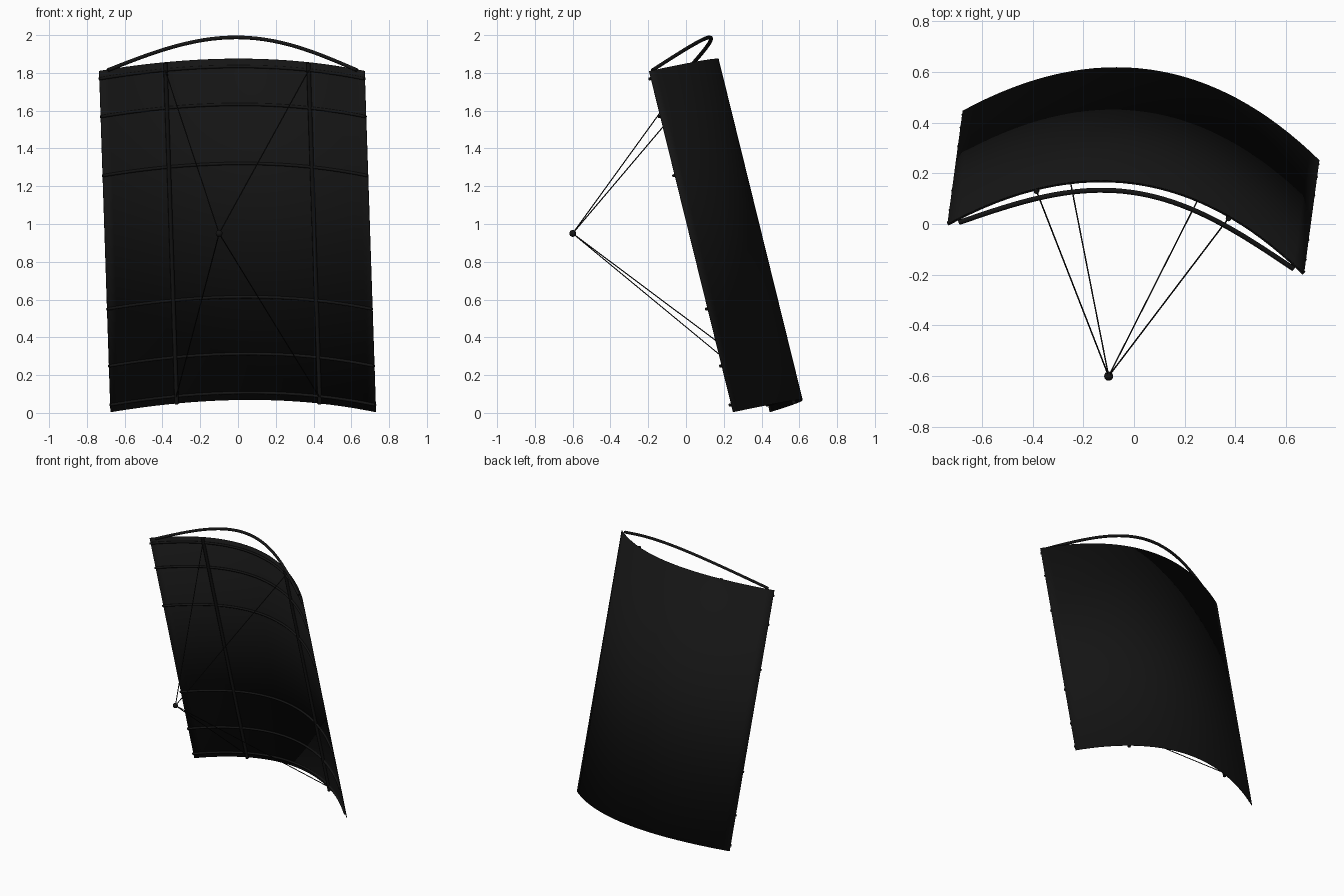
import bpy, bmesh, math
from mathutils import Vector

if "Cube" in bpy.data.objects:
    bpy.data.objects.remove(bpy.data.objects["Cube"])

# Kite frame: midpoints of the top and bottom chords, width and depth axes
TOP = Vector((-0.0325, -0.0975, 1.81))
BOTTOM = Vector((0.0275, 0.3475, 0.004))
WIDTH = Vector((0.9905, -0.1375, 0)).normalized()
DEPTH = (TOP - BOTTOM).cross(WIDTH).normalized()
HALF, SAG = 0.709, 0.27

mat = bpy.data.materials.new("black")
mat.diffuse_color = (0.007, 0.007, 0.007, 1)
mat.use_nodes = True
mat.node_tree.nodes["Principled BSDF"].inputs["Base Color"].default_value = mat.diffuse_color


def point(u, t, off=0.0):
    """Point on the bowed sail: u across, t from bottom (0) to top (1)."""
    s = SAG * (1 - (u / HALF) ** 2)
    return BOTTOM.lerp(TOP, t) + WIDTH * u + DEPTH * (s + off)


def rod(name, pts, radius, sides=8):
    """Round rod swept along a list of points, with closed ends."""
    bm = bmesh.new()
    rings = []
    for i, p in enumerate(pts):
        tangent = (pts[min(i + 1, len(pts) - 1)] - pts[max(i - 1, 0)]).normalized()
        a = tangent.cross(DEPTH).normalized()
        b = tangent.cross(a)
        angles = [2 * math.pi * k / sides for k in range(sides)]
        rings.append([bm.verts.new(p + radius * (a * math.cos(v) + b * math.sin(v)))
                      for v in angles])
    for r0, r1 in zip(rings, rings[1:]):
        for k in range(sides):
            n = (k + 1) % sides
            bm.faces.new((r0[k], r0[n], r1[n], r1[k]))
    bm.faces.new(rings[0])
    bm.faces.new(rings[-1])
    return finish(name, bm)


def finish(name, bm):
    bmesh.ops.recalc_face_normals(bm, faces=bm.faces)
    me = bpy.data.meshes.new(name)
    bm.to_mesh(me)
    bm.free()
    ob = bpy.data.objects.new(name, me)
    bpy.context.collection.objects.link(ob)
    me.materials.append(mat)
    bpy.ops.object.select_all(action='DESELECT')
    ob.select_set(True)
    bpy.context.view_layer.objects.active = ob
    bpy.ops.object.shade_smooth_by_angle(angle=math.radians(50))
    return ob


ACROSS = [HALF * (i / 16 - 1) for i in range(33)]

# Bowed paper sail
bm = bmesh.new()
cols = [(bm.verts.new(point(u, 0)), bm.verts.new(point(u, 1))) for u in ACROSS]
for c0, c1 in zip(cols, cols[1:]):
    bm.faces.new((c0[0], c1[0], c1[1], c0[1]))
sail = finish("sail", bm)
thick = sail.modifiers.new("thickness", 'SOLIDIFY')
thick.thickness = 0.004
thick.offset = 0

# Curved cross battens on the front face
for t in (0.022, 0.136, 0.303, 0.694, 0.867, 0.978):
    rod("cross_batten", [point(u, t, -0.009) for u in ACROSS], 0.008)

# Two upright spars
for u in (-0.38, 0.385):
    rod("upright_spar", [point(u, 0, -0.012), point(u, 1, -0.012)], 0.011)

# Arched bow rod over the top edge
start = Vector((-0.03, -0.085, 1.815))
rise = Vector((0.02, 0.21, 0.173))
rod("top_bow", [start + WIDTH * (0.665 * i / 20)
                + rise * math.cos(math.pi / 2 * i / 20) for i in range(-20, 21)], 0.01)

# Bridle lines meeting at a small knot
knot = Vector((-0.10, -0.60, 0.95))
for u in (-0.38, 0.385):
    for t in (0.022, 0.978):
        rod("bridle_line", [knot, point(u, t, -0.02)], 0.003, 6)
bm = bmesh.new()
bmesh.ops.create_uvsphere(bm, u_segments=16, v_segments=10, radius=0.018)
bmesh.ops.translate(bm, verts=bm.verts, vec=knot)
finish("bridle_knot", bm)
